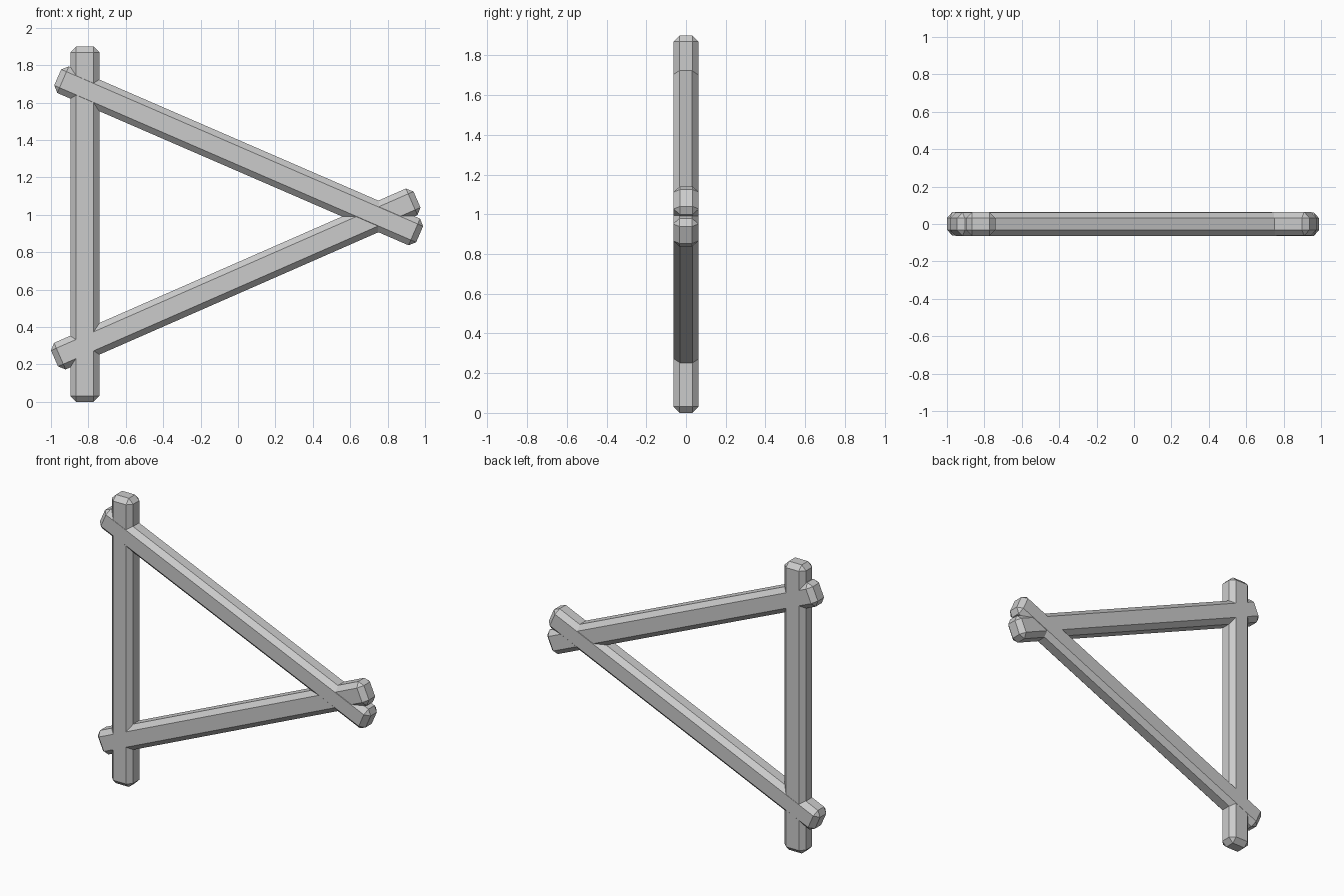
import bpy, bmesh, math
from mathutils import Vector

if "Cube" in bpy.data.objects:
    bpy.data.objects.remove(bpy.data.objects["Cube"])

WIDTH, DEPTH, CHAMFER = 0.155, 0.126, 0.031


def beam(name, start, end, y=0.0):
    """Chamfered bar running between two (x, z) end-cap centres."""
    a, b = Vector((start[0], y, start[1])), Vector((end[0], y, end[1]))
    d = b - a
    bm = bmesh.new()
    bmesh.ops.create_cube(bm, size=1)
    bmesh.ops.scale(bm, vec=(d.length, DEPTH, WIDTH), verts=bm.verts)
    bmesh.ops.bevel(bm, geom=bm.edges[:], offset=CHAMFER, offset_type='OFFSET',
                    segments=1, profile=0.5, affect='EDGES')
    mesh = bpy.data.meshes.new(name)
    bm.to_mesh(mesh)
    bm.free()
    obj = bpy.data.objects.new(name, mesh)
    obj.location = (a + b) / 2
    obj.rotation_euler = (0, -math.atan2(d.z, d.x), 0)
    bpy.context.collection.objects.link(obj)
    return obj


# upright on the left, two sloping beams crossing at the right
beam("upright_beam", (-0.819, 0.0), (-0.819, 1.90))
beam("upper_sloping_beam", (-0.964, 1.735), (0.971, 0.896), y=-0.001)
beam("lower_sloping_beam", (-0.981, 0.232), (0.957, 1.082), y=0.001)
